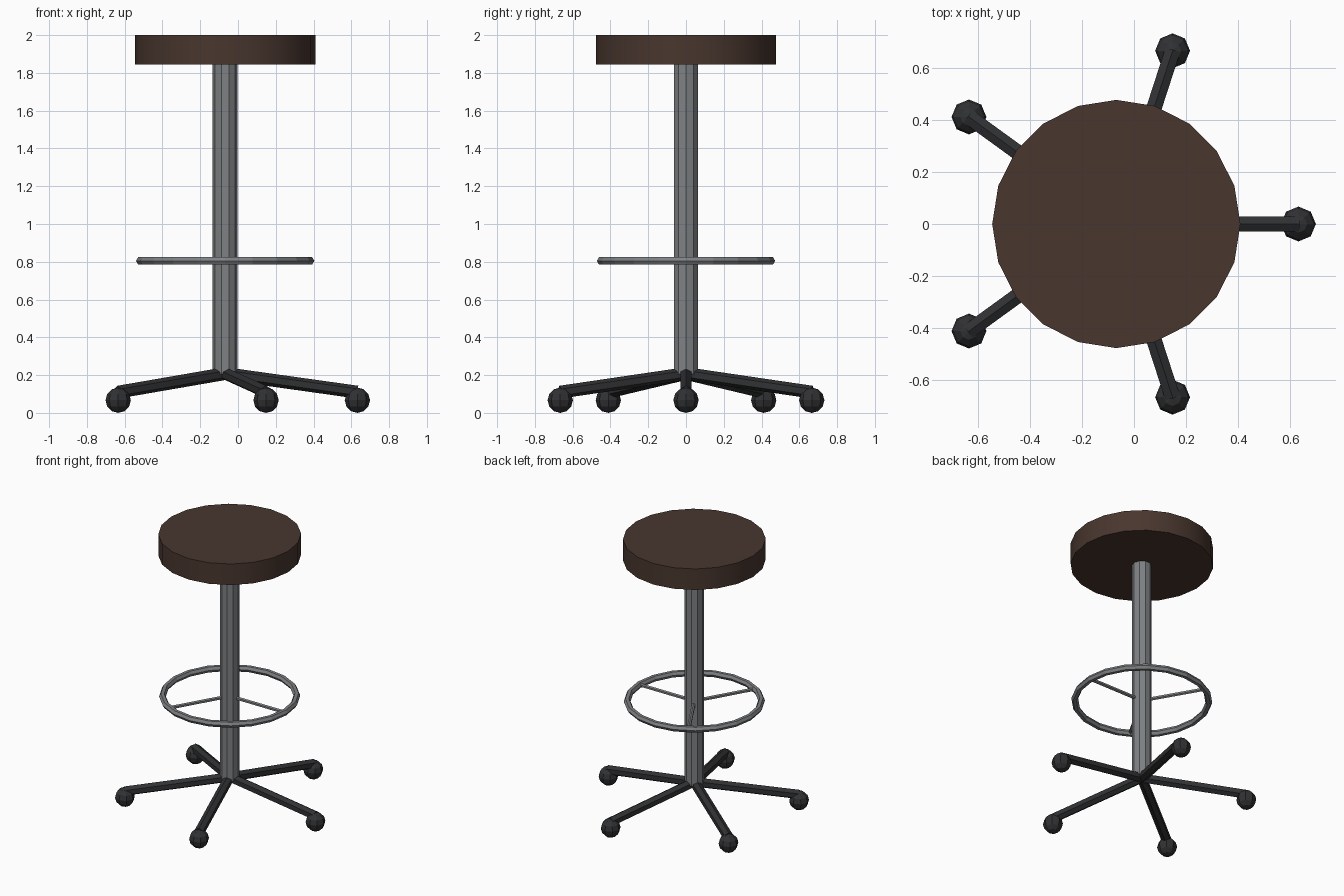
import bpy, math
from mathutils import Vector, Matrix

if "Cube" in bpy.data.objects:
    bpy.data.objects.remove(bpy.data.objects["Cube"])

AX = -0.068  # column axis in x


def mat(name, c):
    m = bpy.data.materials.new(name)
    m.diffuse_color = (*c, 1)
    m.use_nodes = True
    m.node_tree.nodes["Principled BSDF"].inputs["Base Color"].default_value = m.diffuse_color
    return m


LEATHER = mat("brown_leather", (0.065, 0.037, 0.027))
STEEL = mat("steel", (0.21, 0.22, 0.23))
BLACK = mat("black_plastic", (0.03, 0.031, 0.033))


def finish(name, m):
    o = bpy.context.object
    o.name = name
    o.data.materials.append(m)
    return o


def rod(name, a, b, r, sides, m, turn=0.0):
    # Prism between two points; first corner faces upward (or +x if vertical)
    a, b = Vector(a), Vector(b)
    d = (b - a).normalized()
    bpy.ops.mesh.primitive_cylinder_add(vertices=sides, radius=r, depth=(b - a).length)
    o = finish(name, m)
    up = Vector((1, 0, 0)) if abs(d.z) > 0.99 else Vector((0, 0, 1))
    u = (up - d * up.dot(d)).normalized()
    rot = Matrix((d.cross(u) * -1, u, d)).transposed()
    rot = rot @ Matrix.Rotation(turn, 3, 'Z')
    o.matrix_world = Matrix.Translation((a + b) / 2) @ rot.to_4x4()
    return o


def polar(r, ang, z):
    return (AX + r * math.cos(ang), r * math.sin(ang), z)


# Seat and column
rod("seat", (AX, 0, 1.845), (AX, 0, 2.0), 0.477, 20, LEATHER)
bpy.ops.object.shade_smooth_by_angle(angle=math.radians(30))
rod("column", (AX, 0, 0.205), (AX, 0, 1.85), 0.066, 10, STEEL)

# Foot ring with three spokes
bpy.ops.mesh.primitive_torus_add(location=(AX, 0, 0.805), major_radius=0.449, minor_radius=0.023,
                                 major_segments=20, minor_segments=6)
finish("foot_ring", STEEL)
for i in range(3):
    t = math.tau * i / 3
    rod(f"ring_spoke_{i + 1}", polar(0.03, t, 0.805), polar(0.449, t, 0.805), 0.013, 6, STEEL)

# Five sloping legs with ball feet
for i in range(5):
    t = math.tau * i / 5
    rod(f"leg_{i + 1}", polar(0, t, 0.208), polar(0.7, t, 0.11), 0.034, 6, BLACK)
    bpy.ops.mesh.primitive_uv_sphere_add(segments=8, ring_count=6, radius=0.067,
                                         location=polar(0.7, t, 0.067))
    finish(f"ball_foot_{i + 1}", BLACK)
